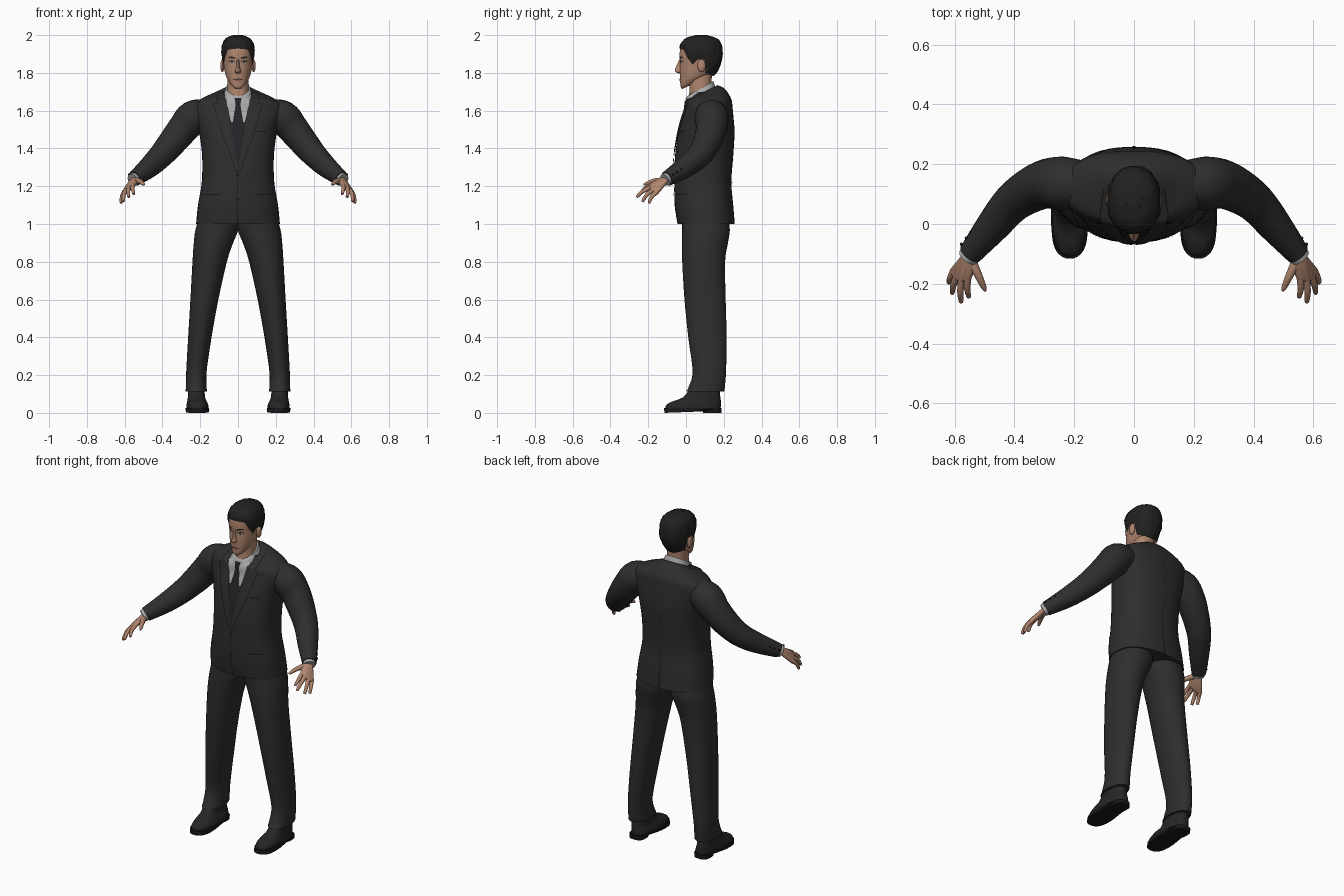
import bpy, bmesh, math, random
from mathutils import Vector
from mathutils.bvhtree import BVHTree

random.seed(4)
if "Cube" in bpy.data.objects:
    bpy.data.objects.remove(bpy.data.objects["Cube"])


def material(name, r, g, b):
    m = bpy.data.materials.new(name)
    m.use_nodes = True
    m.diffuse_color = (r, g, b, 1)
    node = m.node_tree.nodes["Principled BSDF"]
    node.inputs["Base Color"].default_value = (r, g, b, 1)
    node.inputs["Roughness"].default_value = 0.8
    return m


SUIT = material("charcoal suit", .027, .027, .027)
TIE = material("dark tie", .018, .018, .02)
SEAM = material("seam shadow", .009, .009, .009)
SHIRT = material("grey shirt", .4, .4, .41)
SKIN = material("skin", .43, .235, .155)
LIP = material("lips", .27, .12, .09)
HAIR = material("black hair", .016, .015, .014)
LEATHER = material("shoe leather", .02, .019, .018)
EYE = material("eye white", .5, .47, .44)


def make(name, bm, mat, mirror=False, fix=True, angle=45):
    if fix:
        bmesh.ops.recalc_face_normals(bm, faces=bm.faces)
    me = bpy.data.meshes.new(name)
    bm.to_mesh(me)
    bm.free()
    me.materials.append(mat)
    ob = bpy.data.objects.new(name, me)
    bpy.context.collection.objects.link(ob)
    bpy.ops.object.select_all(action="DESELECT")
    ob.select_set(True)
    bpy.context.view_layer.objects.active = ob
    bpy.ops.object.shade_smooth_by_angle(angle=math.radians(angle))
    if mirror:
        ob.modifiers.new("mirror", "MIRROR").use_mirror_merge = False
    return ob


def smooth_rows(rows, steps):
    """Catmull-Rom resampling of a list of tuples."""
    out = []
    for i in range(len(rows) - 1):
        quad = zip(rows[max(i - 1, 0)], rows[i], rows[i + 1], rows[min(i + 2, len(rows) - 1)])
        quad = list(quad)
        for k in range(steps):
            t = k / steps
            out.append(tuple(b + .5 * t * (c - a + t * (2*a - 5*b + 4*c - d + t * (3*(b - c) + d - a)))
                             for a, b, c, d in quad))
    return out + [tuple(rows[-1])]


def skin_rings(bm, rings, caps=True):
    loops = [[bm.verts.new(p) for p in ring] for ring in rings]
    n = len(loops[0])
    for a, b in zip(loops, loops[1:]):
        for j in range(n):
            k = (j + 1) % n
            bm.faces.new((a[j], a[k], b[k], b[j]))
    if caps:
        bm.faces.new(loops[0])
        bm.faces.new(loops[-1])


def power(v, n):
    return math.copysign(abs(v) ** (2 / n), v)


def oval(ring, n=2.3, segs=40):
    xc, w, yf, yb, zf, zb = ring
    pts = []
    for j in range(segs):
        a = math.tau * j / segs
        u = power(math.sin(a), n)
        pts.append(Vector((xc + w * power(math.cos(a), n), (yf + yb + u * (yb - yf)) / 2,
                           zf + (zb - zf) * (u + 1) / 2)))
    return pts


def loft(name, rings, mat, n=2.3, steps=4, **kw):
    """Rings are (x centre, half width, front y, back y, front z, back z)."""
    bm = bmesh.new()
    skin_rings(bm, [oval(r, n) for r in smooth_rows(rings, steps)])
    return make(name, bm, mat, **kw)


def tube(bm, pts, steps=4, segs=20):
    rows = smooth_rows(pts, steps)
    rings = []
    for i, row in enumerate(rows):
        ahead, behind = rows[min(i + 1, len(rows) - 1)], rows[max(i - 1, 0)]
        q = (Vector(ahead[:3]) - Vector(behind[:3])).to_track_quat("Z", "Y")
        angles = [math.tau * j / segs for j in range(segs)]
        rings.append([Vector(row[:3]) + q @ Vector((math.cos(a), math.sin(a), 0)) * row[3] for a in angles])
    skin_rings(bm, rings)


def ball(bm, centre, size, segs=14):
    made = bmesh.ops.create_uvsphere(bm, u_segments=segs, v_segments=segs // 2 + 1, radius=1)["verts"]
    for v in made:
        v.co = Vector(c + s * p for c, s, p in zip(centre, size, v.co))


def surface(*obs):
    verts, polys = [], []
    for ob in obs:
        base = len(verts)
        verts += [v.co.copy() for v in ob.data.vertices]
        polys += [[base + i for i in p.vertices] for p in ob.data.polygons]
    return BVHTree.FromPolygons(verts, polys)


def plate(name, rows, mat, on, off=.003, mirror=False, side=-1, sub=5, cols=8):
    """Thin strip draped on a surface; rows are (z, x start, x end), top down."""
    dense = []
    for a, b in zip(rows, rows[1:]):
        dense += [[p + (q - p) * k / sub for p, q in zip(a, b)] for k in range(sub)]
    dense.append(rows[-1])
    bm, grid, last = bmesh.new(), [], 0
    for z, x0, x1 in dense:
        line = []
        for j in range(cols + 1):
            x = x0 + (x1 - x0) * j / cols
            hit = on.ray_cast(Vector((x, side, z)), Vector((0, -side, 0)))[0]
            last = hit.y if hit else last
            line.append(bm.verts.new((x, last + side * off, z)))
        grid.append(line)
    for a, b in zip(grid, grid[1:]):
        for j in range(cols):
            f = (a[j], b[j], b[j + 1], a[j + 1])
            bm.faces.new(f if side < 0 else f[::-1])
    return make(name, bm, mat, mirror, fix=False)


def disc_rows(x, z, rx, rz, count=6):
    angles = [math.pi * k / count for k in range(count + 1)]
    return [(z + rz * math.cos(a), x - rx * math.sin(a), x + rx * math.sin(a)) for a in angles]


# Jacket body
torso = loft("jacket", [
    (0, .222, -.045, .258, 1, 1), (0, .212, -.06, .25, 1.1, 1.1), (0, .192, -.062, .24, 1.22, 1.22),
    (0, .19, -.058, .25, 1.36, 1.36), (0, .205, -.04, .257, 1.48, 1.48), (0, .226, -.02, .252, 1.56, 1.56),
    (0, .236, -.006, .246, 1.6, 1.62), (0, .22, -.002, .242, 1.635, 1.655), (0, .17, .002, .225, 1.655, 1.69),
    (0, .115, .01, .2, 1.66, 1.72), (0, .083, .018, .168, 1.66, 1.735)], SUIT, n=2.4)

# Neck and shirt collar
loft("neck", [(0, .06, .005, .14, 1.62, 1.66), (0, .056, .018, .135, 1.7, 1.74),
              (0, .056, .015, .14, 1.75, 1.82)], SKIN)
collar = loft("shirt_collar", [(0, .079, .002, .16, 1.62, 1.7), (0, .074, .004, .153, 1.65, 1.73),
                               (0, .064, .01, .144, 1.675, 1.757)], SHIRT)
chest = surface(torso, collar)

# Shirt front, tie and lapels
plate("shirt_front", [(1.67, -.06, .06), (1.6, -.052, .052), (1.54, -.036, .036)], SHIRT, chest)
plate("collar_leaf", [(1.705, .032, .074), (1.66, .014, .07), (1.585, .036, .042)], SHIRT, chest, .007, True)
plate("tie_blade", [(1.635, -.012, .012), (1.5, -.034, .034), (1.32, -.014, .014)], TIE, chest, .006)
plate("tie_knot", [(1.668, -.019, .019), (1.63, -.012, .012)], TIE, chest, .0095)
lapel = [(1.7, .072, .1), (1.665, .066, .112), (1.642, .06, .105), (1.636, .059, .128),
         (1.48, .032, .082), (1.28, -.004, .008)]
plate("lapel_shadow", [(z, a - .003, b + .004) for z, a, b in lapel], SEAM, chest, .006, True)
plate("lapel", lapel, SUIT, chest, .009, True)

# Jacket seams, pockets and buttons
plate("front_seam", [(1.28, -.002, .002), (1.1, -.008, -.004), (1.002, -.004, .004)], SEAM, chest)
plate("pocket_seam", [(1.16, .095, .18), (1.154, .095, .18)], SEAM, chest, mirror=True)
plate("breast_pocket_seam", [(1.492, .1, .15), (1.486, .1, .15)], SEAM, chest)
plate("back_vent", [(1.16, -.002, .002), (1.002, -.006, .006)], SEAM, chest, side=1)
plate("back_seam", [(1.7, -.001, .001), (1.16, -.001, .001)], SEAM, chest, .002, side=1)
for z in (1.26, 1.13):
    plate("jacket_button", disc_rows(0, z, .009, .009), SEAM, chest, .005, sub=1)

# Sleeves, cuffs and sleeve buttons
bm = bmesh.new()
tube(bm, [(.16, .135, 1.585, .075), (.235, .135, 1.565, .09), (.29, .135, 1.505, .083), (.35, .11, 1.43, .075),
          (.41, .067, 1.36, .066), (.475, -.01, 1.297, .056), (.548, -.1, 1.24, .04)], segs=28)
make("sleeve", bm, SUIT, True)
bm = bmesh.new()
tube(bm, [(.535, -.085, 1.25, .034), (.556, -.112, 1.233, .034)], 1)
make("shirt_cuff", bm, SHIRT, True)
bm = bmesh.new()
for k in range(3):
    ball(bm, (.577 - .016 * k, -.068 + .021 * k, 1.262 + .014 * k), (.006,) * 3, 8)
make("sleeve_button", bm, SEAM, True)

# Hands: hull palm plus tapered fingers
knuckles = [(.556, -.178, 1.207), (.576, -.183, 1.194), (.593, -.174, 1.18), (.603, -.157, 1.167)]
tips = [(.552, -.245, 1.158), (.578, -.262, 1.142), (.608, -.232, 1.118), (.619, -.197, 1.11)]
bm = bmesh.new()
for c in knuckles + [(.545, -.105, 1.243), (.563, -.108, 1.227), (.54, -.14, 1.23)]:
    ball(bm, c, (.013,) * 3, 10)
hull = bmesh.ops.convex_hull(bm, input=bm.verts)
bmesh.ops.delete(bm, geom=list({g for g in hull["geom_interior"] + hull["geom_unused"]
                                if isinstance(g, bmesh.types.BMVert)}), context="VERTS")
make("palm", bm, SKIN, True, angle=70)
bm = bmesh.new()
for k, t in zip(knuckles, tips):
    k, t = Vector(k), Vector(t)
    mid = (k + t) / 2 + Vector((.004, -.004, .006))
    tube(bm, [(*k, .0125), (*mid, .0105), (*t.lerp(mid, .12), .008), (*t, .004)], 3, 12)
tube(bm, [(.54, -.13, 1.23, .016), (.519, -.175, 1.226, .013), (.502, -.212, 1.212, .009), (.497, -.224, 1.207, .004)], 3, 12)
make("fingers", bm, SKIN, True)

# Trousers
loft("trouser_leg", [
    (.1, .1, -.02, .22, 1.05, 1.05), (.112, .113, -.02, .232, .97, .97), (.13, .104, -.022, .222, .9, .9),
    (.15, .091, -.02, .207, .8, .8), (.178, .074, -.008, .21, .6, .6), (.202, .062, .012, .215, .4, .4),
    (.22, .054, .035, .212, .22, .22), (.221, .055, .015, .206, .14, .14), (.221, .057, 0, .202, .112, .112)],
     SUIT, n=2.1, mirror=True)

# Shoes: upper, sole and heel
loft("shoe_upper", [
    (.215, .058, -.108, .182, .018, .018), (.215, .058, -.106, .185, .04, .04), (.217, .052, -.075, .185, .06, .06),
    (.22, .046, -.02, .182, .08, .08), (.221, .043, .025, .178, .13, .13)], LEATHER, n=2.4, steps=3, mirror=True)
loft("shoe_sole", [(.215, .06, -.114, .09, 0, .008), (.215, .063, -.116, .188, .02, .02),
                   (.215, .062, -.115, .188, .026, .026)], SEAM, n=2.5, steps=1, mirror=True)
loft("shoe_heel", [(.217, .045, .09, .188, 0, 0), (.217, .047, .09, .188, .024, .024)],
     SEAM, n=3, steps=1, mirror=True)

# Head
head_rings = [
    (0, .024, -.02, .05, 1.714, 1.75), (0, .043, -.029, .09, 1.728, 1.77), (0, .061, -.031, .13, 1.765, 1.79),
    (0, .071, -.033, .16, 1.81, 1.81), (0, .077, -.031, .174, 1.85, 1.85), (0, .079, -.034, .181, 1.89, 1.89),
    (0, .077, -.03, .179, 1.93, 1.93), (0, .067, -.014, .166, 1.96, 1.96), (0, .046, .015, .14, 1.979, 1.979),
    (0, .02, .05, .1, 1.987, 1.987), (0, .003, .074, .08, 1.989, 1.989)]
face = surface(loft("head", head_rings, SKIN, n=2.2))

# Facial features
loft("nose", [(0, .01, -.04, 0, 1.797, 1.797), (0, .017, -.056, 0, 1.806, 1.806), (0, .014, -.059, 0, 1.816, 1.816),
              (0, .009, -.05, 0, 1.838, 1.838), (0, .008, -.036, 0, 1.872, 1.872)], SKIN, n=1.8)
plate("eye_line", disc_rows(.032, 1.859, .017, .008), SEAM, face, .001, True, sub=1)
plate("eye_white", disc_rows(.032, 1.857, .014, .005), EYE, face, .002, True, sub=1)
plate("iris", disc_rows(.032, 1.857, .005, .005), SEAM, face, .003, True, sub=1)
plate("eyebrow", [(1.886, .03, .045), (1.881, .014, .056), (1.875, .013, .022)], HAIR, face, .003, True)
plate("upper_lip", [(1.774, -.008, .008), (1.766, -.025, .025)], LIP, face, .004)
plate("mouth_line", [(1.766, -.026, .026), (1.7635, -.026, .026)], SEAM, face, .0045)
plate("lower_lip", [(1.7635, -.023, .023), (1.754, -.01, .01)], LIP, face, .004)
bm = bmesh.new()
ball(bm, (.083, .082, 1.838), (.011, .022, .034))
make("ear", bm, SKIN, True)

# Hair: cap that follows the skull down to a shaped hairline
skull = smooth_rows(head_rings, 6)
hairline = [(-1, 1.928), (-.78, 1.922), (-.55, 1.875), (-.3, 1.842), (-.12, 1.87), (.2, 1.87), (.38, 1.8), (1.01, 1.782)]


def lookup(table, key, col):
    for a, b in zip(table, table[1:]):
        if a[col] <= key <= b[col]:
            t = (key - a[col]) / max(b[col] - a[col], 1e-6)
            return [p + (q - p) * t for p, q in zip(a, b)]
    return table[-1]


layers, segs, rings = 16, 64, []
for i in range(layers + 1):
    t = i / layers
    ring = []
    for j in range(segs):
        low = lookup(hairline, math.sin(math.tau * j / segs), 0)[1]
        z = low + (1.9885 - low) * math.sin(t * math.pi / 2)
        _, w, yf, yb, _, _ = lookup(skull, z, 4)
        thick = .003 + .01 * min(1, 4 * t)
        thick += random.uniform(-.003, .003) * (0 < i < layers)
        lift = .011 * t + random.uniform(-.002, .002) * (0 < i < layers)
        fat = (0, w + thick * .8, yf - thick * .7, yb + thick, z + lift, z + lift)
        ring.append(oval(fat, 2.2, segs)[j])
    rings.append(ring)
bm = bmesh.new()
skin_rings(bm, rings, caps=False)
bm.faces.new([v for v in list(bm.verts)[-segs:]])
make("hair", bm, HAIR)
